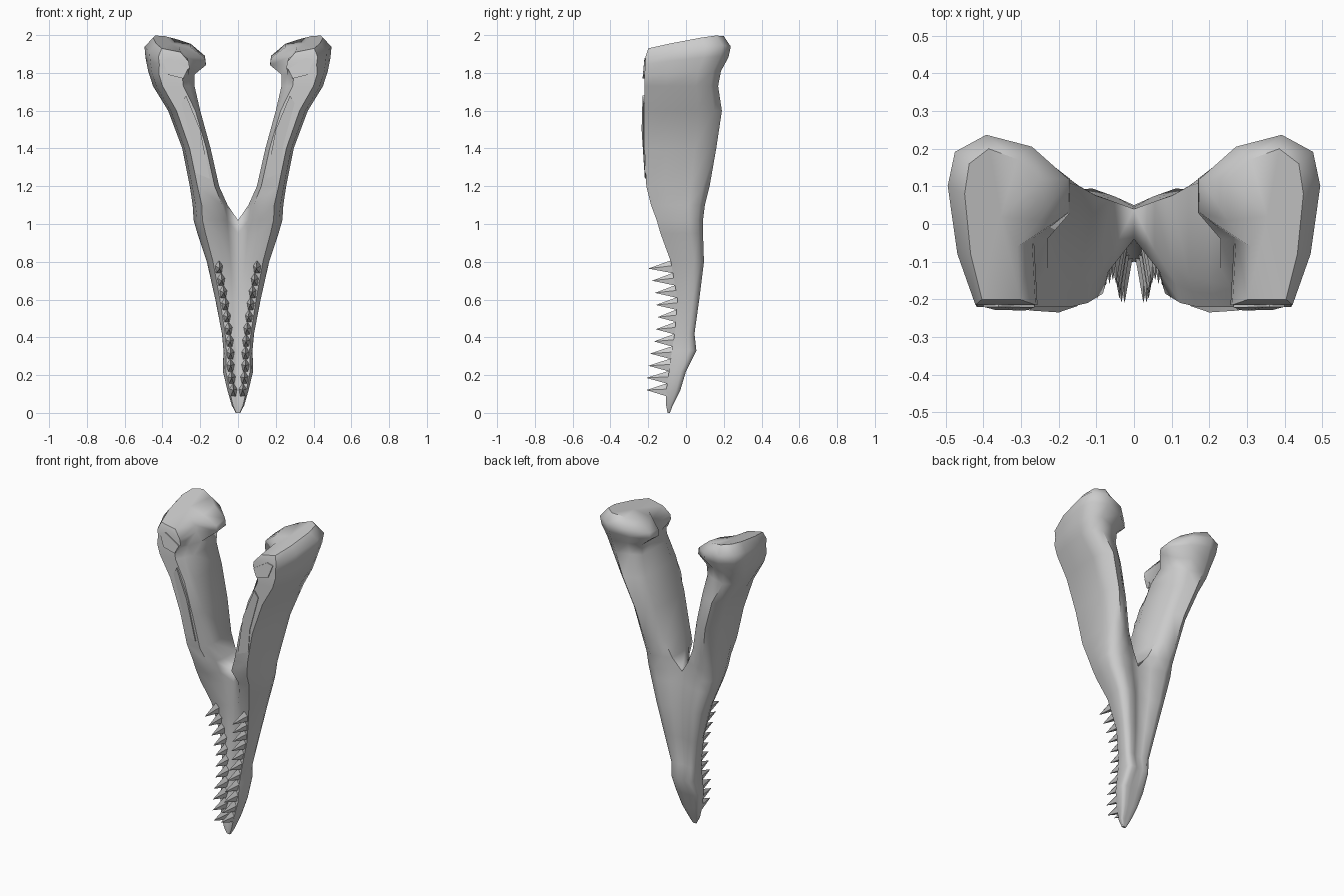
import bpy, bmesh
from math import radians
from mathutils import Vector

if "Cube" in bpy.data.objects:
    bpy.data.objects.remove(bpy.data.objects["Cube"])

# Half-jaw sections: z, inner x, outer x, front y, back y, inner-front y, inner-back y
ROWS = [
    (0.00, 0, .012, -.098, -.085, -.098, -.085),
    (0.04, 0, .033, -.105, -.07, -.10, -.07),
    (0.12, 0, .056, -.105, -.03, -.09, -.03),
    (0.22, 0, .08, -.09, .00, -.07, .00),
    (0.33, 0, .077, -.075, .055, -.055, .05),
    (0.42, 0, .085, -.06, .045, -.05, .03),
    (0.60, 0, .12, -.045, .07, -.04, .045),
    (0.80, 0, .165, -.08, .095, -.04, .05),
    (0.95, 0, .215, -.135, .09, -.04, .045),
    (1.02, 0, .235, -.155, .09, -.04, .04),
    (1.10, .055, .24, -.185, .10, -.07, .06),
    (1.20, .10, .255, -.21, .125, -.11, .075),
    (1.40, .145, .295, -.22, .16, -.14, .10),
    (1.60, .20, .37, -.22, .19, -.15, .12),
    (1.73, .23, .45, -.22, .17, -.12, .11),
    (1.80, .23, .475, -.22, .185, -.04, .12),
    (1.86, .17, .49, -.215, .225, .03, .12),
    (1.905, .175, .495, -.215, .237, .03, .12),
    (1.957, .25, .45, -.20, .20, .01, .12),
]


def section(row):
    z, xi, xo, yf, yb, yif, yib = row
    w, h = xo - xi, yb - yf
    upper = z > 1.05
    a, b = (.48, .8) if not upper else (.15, .74) if z < 1.7 else (.27, .77)
    # the inner wall is flat; it only steps in below the joint knob
    neck = (xi + .3 * w, yif - .07) if z > 1.83 else (xi + .5 * a * w, (yif + yf) / 2)
    pts = [(xi, yif), neck, (xi + a * w, yf), (xi + b * w, yf),
           (xo - .08 * w, yf + .3 * h), (xo, yf + .7 * h), (xo - .06 * w, yf + .9 * h),
           (xi + .68 * w, yb), (xi + .3 * w, yb - .07 * h if upper else (yb + yib) / 2),
           (xi, yib)]
    # the joint end slopes down towards the middle and the front
    tilt = 0 if z < 1.75 else min(1, (z - 1.75) / .2)
    return [Vector((x, y, z + tilt * ((x - .37) * .2 + y * .17))) for x, y in pts]


def finish(name, bm, angle=50):
    bmesh.ops.recalc_face_normals(bm, faces=bm.faces[:])
    me = bpy.data.meshes.new(name)
    bm.to_mesh(me)
    bm.free()
    ob = bpy.data.objects.new(name, me)
    bpy.context.collection.objects.link(ob)
    m = ob.modifiers.new("Mirror", 'MIRROR')
    m.merge_threshold = .0005
    bpy.ops.object.select_all(action='DESELECT')
    ob.select_set(True)
    bpy.context.view_layer.objects.active = ob
    bpy.ops.object.shade_smooth_by_angle(angle=radians(angle))
    return ob


# Jaw bone: loft of one side, mirrored and merged along the joined tip
bm = bmesh.new()
rings = [[bm.verts.new(p) for p in section(r)] for r in ROWS]
n = len(rings[0])
for lo, hi in zip(rings, rings[1:]):
    for i in range(n):
        j = (i + 1) % n
        bm.faces.new((lo[i], lo[j], hi[j], hi[i]))
for ring in (rings[0], rings[-1]):
    mid = bm.verts.new(sum((v.co for v in ring), Vector()) / n)
    for i in range(n):
        bm.faces.new((ring[i], ring[(i + 1) % n], mid))
bmesh.ops.recalc_face_normals(bm, faces=bm.faces[:])
inside = [f for f in bm.faces if all(abs(v.co.x) < 1e-5 for v in f.verts)]
bmesh.ops.delete(bm, geom=inside, context='FACES')
finish("jaw_bone", bm, angle=60)


def front_at(z):
    """Tooth root (x, y) on the front crest at height z."""
    for a, b in zip(ROWS, ROWS[1:]):
        if a[0] <= z <= b[0]:
            t = (z - a[0]) / (b[0] - a[0])
            return (a[2] + t * (b[2] - a[2])) * (.45 + .25 * z), a[3] + t * (b[3] - a[3])


# Teeth: a row of pointed spikes along each front crest
TIPS = [-.21, -.21, -.20, -.19, -.17, -.16, -.15, -.16, -.165, -.18, -.20]
bm = bmesh.new()
for k, tip_y in enumerate(TIPS):
    z = .115 + k * .0655
    x, y = front_at(z)
    base = [bm.verts.new((x + dx, y + .025, z + dz)) for dx, dz in
            ((0, .048), (.024, .012), (.016, -.034), (-.016, -.034), (-.024, .012))]
    tip = bm.verts.new((x * .95, tip_y, z + .006 * (5 - k) / 5))
    for i in range(5):
        bm.faces.new((base[i], base[(i + 1) % 5], tip))
    bm.faces.new(base)
finish("teeth", bm, angle=30)


# Thin raised bone plates on the front of each branch
def plate(name, outline, depth=.03):
    bm = bmesh.new()
    f = bm.faces.new([bm.verts.new(p) for p in outline])
    g = bmesh.ops.extrude_face_region(bm, geom=[f])
    for v in g['geom']:
        if isinstance(v, bmesh.types.BMVert):
            v.co.y += depth
    finish(name, bm, angle=25)


plate("long_front_plate", [(.15, -.218, 1.24), (.225, -.218, 1.27), (.24, -.225, 1.42),
                           (.30, -.225, 1.64), (.275, -.23, 1.68), (.20, -.235, 1.50)])
plate("upper_front_plate", [(.265, -.222, 1.82), (.29, -.23, 1.77), (.37, -.228, 1.79),
                            (.40, -.22, 1.87), (.36, -.22, 1.88)])
